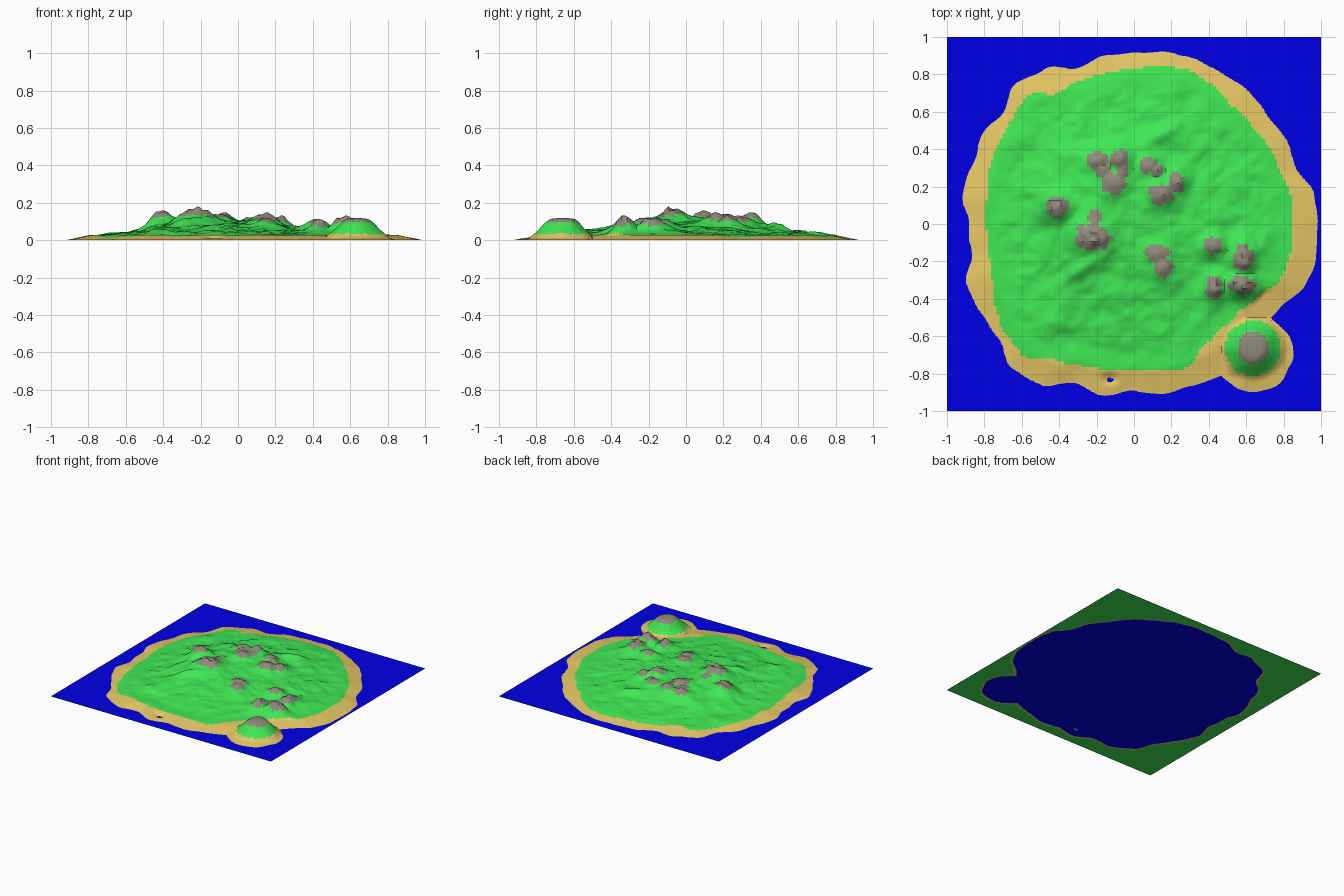
import bpy, bmesh, math
from mathutils import Vector, noise

if "Cube" in bpy.data.objects:
    bpy.data.objects.remove(bpy.data.objects["Cube"])

CELLS = 128
WATER_Z = 0.0015

# Coast and meadow radii in hundredths, one every ten degrees from +x
COAST = [98, 97, 91, 93, 92, 94, 93, 94, 93, 92, 91, 89, 95, 98, 92, 94, 92, 93,
         88, 88, 95, 94, 95, 101, 99, 91, 93, 89, 92, 92, 93, 90, 87, 90, 97, 99]
MEADOW = [84, 85, 83, 83, 82, 82, 85, 87, 86, 83, 82, 82, 81, 89, 86, 84, 83, 80,
          79, 79, 81, 86, 90, 92, 84, 81, 79, 78, 79, 82, 75, 73, 73, 77, 84, 85]

# Rocky outcrops: x, y, radius in x, radius in y, peak height
ROCKS = [(-.19, .34, .06, .05, .135), (-.075, .35, .05, .05, .15), (-.11, .215, .065, .055, .14),
         (-.165, .28, .04, .05, .13), (-.065, .28, .035, .05, .13),
         (.075, .315, .05, .045, .125), (.12, .285, .035, .035, .12),
         (.145, .16, .065, .06, .145), (.225, .225, .045, .055, .13),
         (-.41, .09, .06, .06, .16), (-.22, -.07, .095, .075, .172), (-.21, .03, .035, .055, .13),
         (.125, -.16, .065, .05, .12), (.155, -.23, .05, .055, .12), (.42, -.115, .055, .045, .115),
         (.585, -.185, .052, .08, .12), (.575, -.325, .072, .052, .133), (.43, -.34, .045, .06, .115)]

# Grassy ridges: x, y, direction in degrees, half length, height
RIDGES = [(-.28, -.24, 32, .16, .03), (.15, .48, 30, .16, .025), (-.45, -.08, 70, .12, .02)]
KNOLL = Vector((.635, -.662))


def material(name, color):
    mat = bpy.data.materials.new(name)
    mat.use_nodes = True
    mat.diffuse_color = (*color, 1)
    mat.node_tree.nodes["Principled BSDF"].inputs["Base Color"].default_value = (*color, 1)
    return mat


def smooth(t):
    t = min(max(t, 0), 1)
    return t * t * (3 - 2 * t)


def radius(table, x, y):
    a = math.degrees(math.atan2(y, x)) % 360 / 10
    i = int(a)
    return (table[i % 36] + (table[(i + 1) % 36] - table[i % 36]) * smooth(a - i)) / 100


def wobble(x, y, scale, seed=0.0):
    return noise.noise(Vector((x * scale, y * scale, seed)))


def inland(x, y):
    return radius(MEADOW, x, y) - math.hypot(x, y)


def knoll_distance(x, y):
    return (Vector((x, y)) - KNOLL).length + .01 * wobble(x, y, 12, 4)


def rock_distance(x, y, rock):
    return math.hypot((x - rock[0]) / rock[2], (y - rock[1]) / rock[3])


def height(x, y):
    # Beach sloping under the water, with a small pool
    shore = radius(COAST, x, y) - math.hypot(x, y) + .012 * wobble(x, y, 9, 2)
    islet = .205 - math.hypot(x - .64, y + .69) + .015 * wobble(x, y, 10, 3)
    shore = min(max(shore, islet), .13)
    shore -= .15 * math.exp(-(((x + .128) / 1.4) ** 2 + (y + .827) ** 2) / .0006)
    z = WATER_Z + .2 * shore
    # Rolling meadow
    d = inland(x, y)
    if d > 0:
        rise = smooth(d / .6)
        z += .05 * rise + .03 * math.exp(-((x + .2) ** 2 + (y - .12) ** 2) / .09) * rise
        z += (.016 * wobble(x, y, 5) + .011 * wobble(x, y, 12) + .006 * wobble(x, y, 28)) * smooth(d / .15)
        for rx, ry, angle, length, top in RIDGES:
            a = math.radians(angle)
            along = (x - rx) * math.cos(a) + (y - ry) * math.sin(a)
            across = (y - ry) * math.cos(a) - (x - rx) * math.sin(a)
            z += top * math.exp(-(along / length) ** 2 - (across / .035) ** 2)
        ground = z
        for rock in ROCKS:
            r = rock_distance(x, y, rock)
            bump = math.exp(-(r / 1.25) ** 2) * (1 + .25 * wobble(x, y, 35, 7))
            z = max(z, ground + max(rock[4] - ground, 0) * bump)
    # Round knoll on the headland
    k = knoll_distance(x, y)
    mound = .03 * smooth((.2 - k) / .06) + .083 * smooth((.165 - k) / .11) + .006 * smooth(1 - k / .08)
    return max(z, mound if islet > .02 else 0, 0)


def ground_material(face):
    x, y, z = face.calc_center_median()
    if max(v.co.z for v in face.verts) < .0005:
        return 0                                    # seabed
    k = knoll_distance(x, y)
    if k < .085:
        return 2
    if k < .15:
        return 0
    if inland(x, y) < 0:
        return 1
    edge = 1 + .3 * wobble(x, y, 30, 9)
    return 2 if any(rock_distance(x, y, r) < edge for r in ROCKS) else 0


grass = material("grass_green", (.05, .8, .09))
sand = material("beach_sand", (.8, .58, .13))
stone = material("rock_grey", (.28, .25, .2))
sea = material("sea_blue", (0, 0, .8))

# Island terrain
bm = bmesh.new()
bmesh.ops.create_grid(bm, x_segments=CELLS, y_segments=CELLS, size=1)
for v in bm.verts:
    v.co.z = height(v.co.x, v.co.y)
for f in bm.faces:
    f.material_index = ground_material(f)
    f.smooth = True
mesh = bpy.data.meshes.new("island_terrain")
bm.to_mesh(mesh)
bm.free()
terrain = bpy.data.objects.new("island_terrain", mesh)
bpy.context.collection.objects.link(terrain)
for m in (grass, sand, stone):
    mesh.materials.append(m)
bpy.context.view_layer.objects.active = terrain
terrain.select_set(True)
bpy.ops.object.shade_smooth_by_angle(angle=math.radians(35))

# Sea surface
bpy.ops.mesh.primitive_plane_add(size=2, location=(0, 0, WATER_Z))
water = bpy.context.object
water.name = "sea_surface"
water.data.materials.append(sea)
